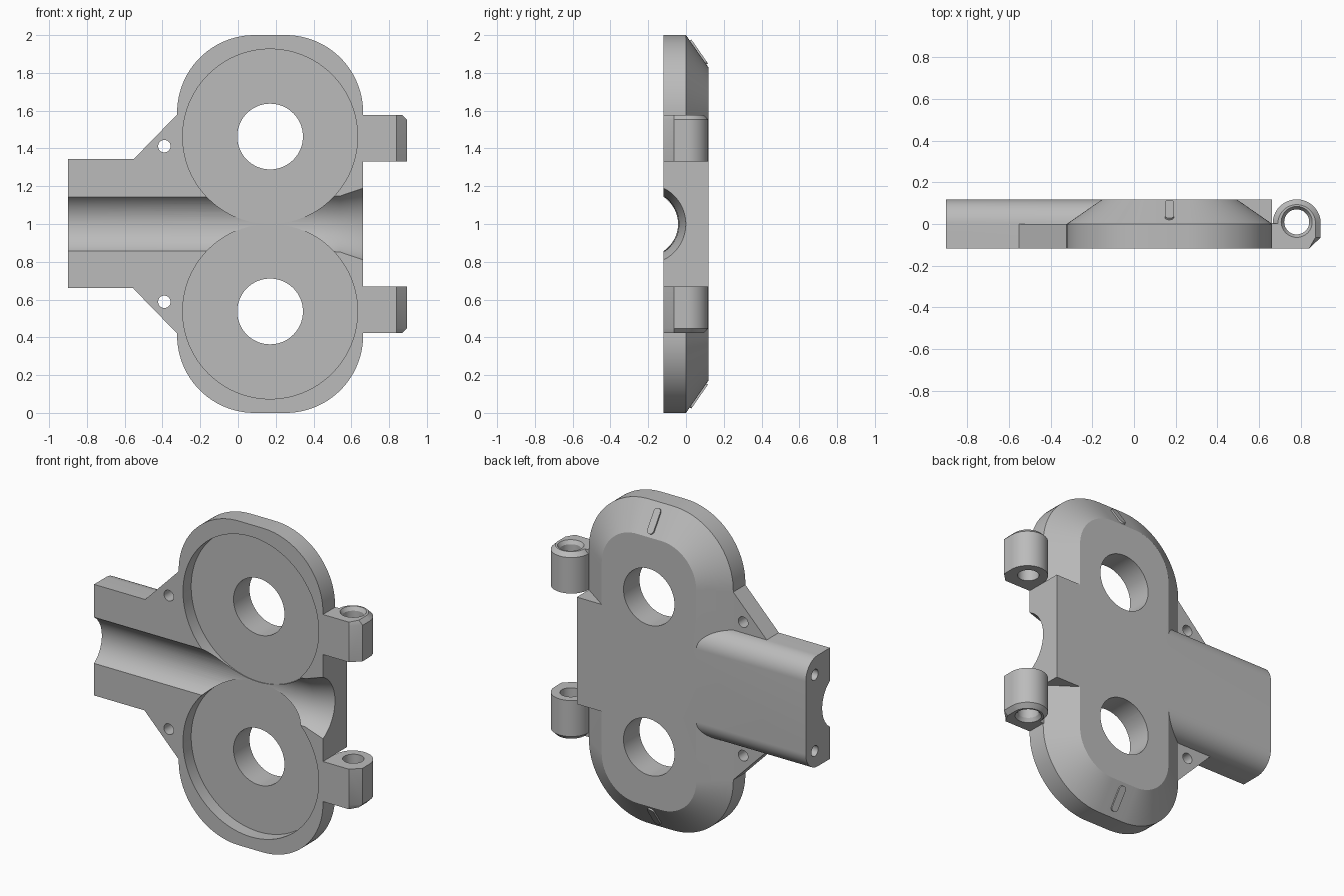
import bpy, bmesh
from math import sin, cos, pi, radians, sqrt
from mathutils import Vector

cube = bpy.data.objects.get("Cube")
if cube:
    bpy.data.objects.remove(cube, do_unlink=True)

grey = bpy.data.materials.new("plain grey")
grey.use_nodes = True
COLOUR = (0.5, 0.5, 0.5, 1)
grey.diffuse_color = COLOUR
grey.node_tree.nodes["Principled BSDF"].inputs["Base Color"].default_value = COLOUR

T = 0.118            # half thickness
CX, MID = 0.17, 1.0  # centre of the rotor housing
OFF = 0.463          # rotor centre distance from the middle


def loft(name, rings):
    """Skin a list of matching closed rings and cap both ends."""
    bm = bmesh.new()
    loops = [[bm.verts.new(p) for p in ring] for ring in rings]
    n = len(loops[0])
    for a, b in zip(loops, loops[1:]):
        for i in range(n):
            j = (i + 1) % n
            bm.faces.new((a[i], a[j], b[j], b[i]))
    bm.faces.new(loops[0])
    bm.faces.new(loops[-1])
    bmesh.ops.recalc_face_normals(bm, faces=bm.faces)
    mesh = bpy.data.meshes.new(name)
    bm.to_mesh(mesh)
    bm.free()
    mesh.materials.append(grey)
    obj = bpy.data.objects.new(name, mesh)
    bpy.context.collection.objects.link(obj)
    return obj


def arc(cx, cy, r, start, end, n=16):
    return [(cx + r * cos(radians(start + (end - start) * i / n)),
             cy + r * sin(radians(start + (end - start) * i / n))) for i in range(n + 1)]


def turned(name, axis, centre, stations, n=64):
    """Round solid along an axis from (position, radius) stations."""
    rings = []
    for pos, r in stations:
        ring = []
        for i in range(n):
            u, v = r * cos(2 * pi * i / n), r * sin(2 * pi * i / n)
            a, b = centre[0] + u, centre[1] + v
            ring.append({"x": (pos, a, b), "y": (a, pos, b), "z": (a, b, pos)}[axis])
        rings.append(ring)
    return loft(name, rings)


def rounded_outline(inset, y):
    """Housing outline with large corner radii, shrunk by inset."""
    hx, hz, r = 0.4925 - inset, 1 - inset, 0.41 - inset
    pts = []
    for k, (sx, sz) in enumerate(((1, 1), (-1, 1), (-1, -1), (1, -1))):
        pts += arc(CX + sx * (hx - r), MID + sz * (hz - r), r, 90 * k, 90 * k + 90, 24)
    return [(x, y, z) for x, z in pts]


def combine(obj, other, operation):
    mod = obj.modifiers.new(operation.lower(), "BOOLEAN")
    mod.operation, mod.solver, mod.object = operation, "EXACT", other
    bpy.context.view_layer.objects.active = obj
    bpy.ops.object.modifier_apply(modifier=mod.name)
    bpy.data.objects.remove(other, do_unlink=True)


# Housing with sloped back rim
body = loft("pump_housing", [rounded_outline(0, -T), rounded_outline(0, 0), rounded_outline(0.17, T)])
added, cut = [], []

# Square block between the hinge lugs
block = [(0, -T), (0.6625, -T), (0.6625, T), (0, T)]
added.append(loft("hinge_block", [[(x, y, z) for x, y in block] for z in (0.67, 1.33)]))

# Inlet arm with rounded back edges
section = [(-T, 1.345), (-T, 0.66)]
section += [(y, z) for z, y in arc(0.66 + T, 0, T, 180, 90)]
section += [(y, z) for z, y in arc(1.345 - T, 0, T, 90, 0)]
added.append(loft("inlet_arm", [[(x, y, z) for y, z in section] for x in (-0.9, 0.05)]))

# Channel along the arm, flaring at the far end
cut.append(turned("channel", "x", (-0.213, MID),
                  [(-1, 0.171), (0.42, 0.171), (0.54, 0.176), (0.6625, 0.212), (0.75, 0.238)], 96))

for s in (1, -1):
    def up(h):
        return MID + s * h

    # Gusset with screw hole
    tri = [(-0.553, 0.343), (-0.322, 0.58), (-0.2, 0.58), (-0.2, 0.25), (-0.553, 0.25)]
    added.append(loft("gusset", [[(x, y, up(h)) for x, h in tri] for y in (-T, 0)]))
    cut.append(turned("gusset_hole", "y", (-0.39, up(0.412)), [(-0.3, 0.033), (0.3, 0.033)], 32))
    cut.append(turned("arm_end_hole", "x", (0.03, up(0.235)), [(-1, 0.033), (-0.6, 0.033)], 32))

    # Hinge lug with chamfered outer end and countersunk bore
    def lug_ring(h, c):
        pts = arc(0.78, 0.003, 0.115 - c, 0, 180, 32)
        pts += [(0.6, 0), (0.6, -T), (0.84, -T), (0.895 - c, -0.064)]
        return [(x, y, up(h)) for x, y in pts]
    added.append(loft("hinge_lug", [lug_ring(0.33, 0), lug_ring(0.552, 0), lug_ring(0.577, 0.025)]))
    cut.append(turned("hinge_bore", "z", (0.78, 0.01),
                      [(up(0.3), 0.06), (up(0.555), 0.06), (up(0.578), 0.075), (up(0.6), 0.075)], 48))

    # Rotor pocket and shaft hole
    cut.append(turned("rotor_pocket", "y", (CX, up(OFF)), [(-0.3, 0.463), (-T + 0.08, 0.463)], 128))
    cut.append(turned("shaft_hole", "y", (CX, up(OFF)), [(-0.3, 0.174), (0.3, 0.174)], 64))

    # Raised rounded marker on the sloped rim
    along = Vector((0, T, -0.17 * s)).normalized()
    out = Vector((0, 0.17, T * s)).normalized()
    middle = Vector((CX, T * 0.54, up(1 - 0.17 * 0.54)))
    capsule = arc(0, 0.055, 0.022, 0, 180) + arc(0, -0.055, 0.022, 180, 360)
    added.append(loft("rim_marker", [[middle + Vector((u, 0, 0)) + along * v + out * d for u, v in capsule]
                                     for d in (-0.02, 0.01)]))

for part in added:
    combine(body, part, "UNION")
for cutter in cut:
    combine(body, cutter, "DIFFERENCE")

bpy.ops.object.select_all(action="DESELECT")
body.select_set(True)
bpy.context.view_layer.objects.active = body
bpy.ops.object.shade_smooth_by_angle(angle=radians(25))
